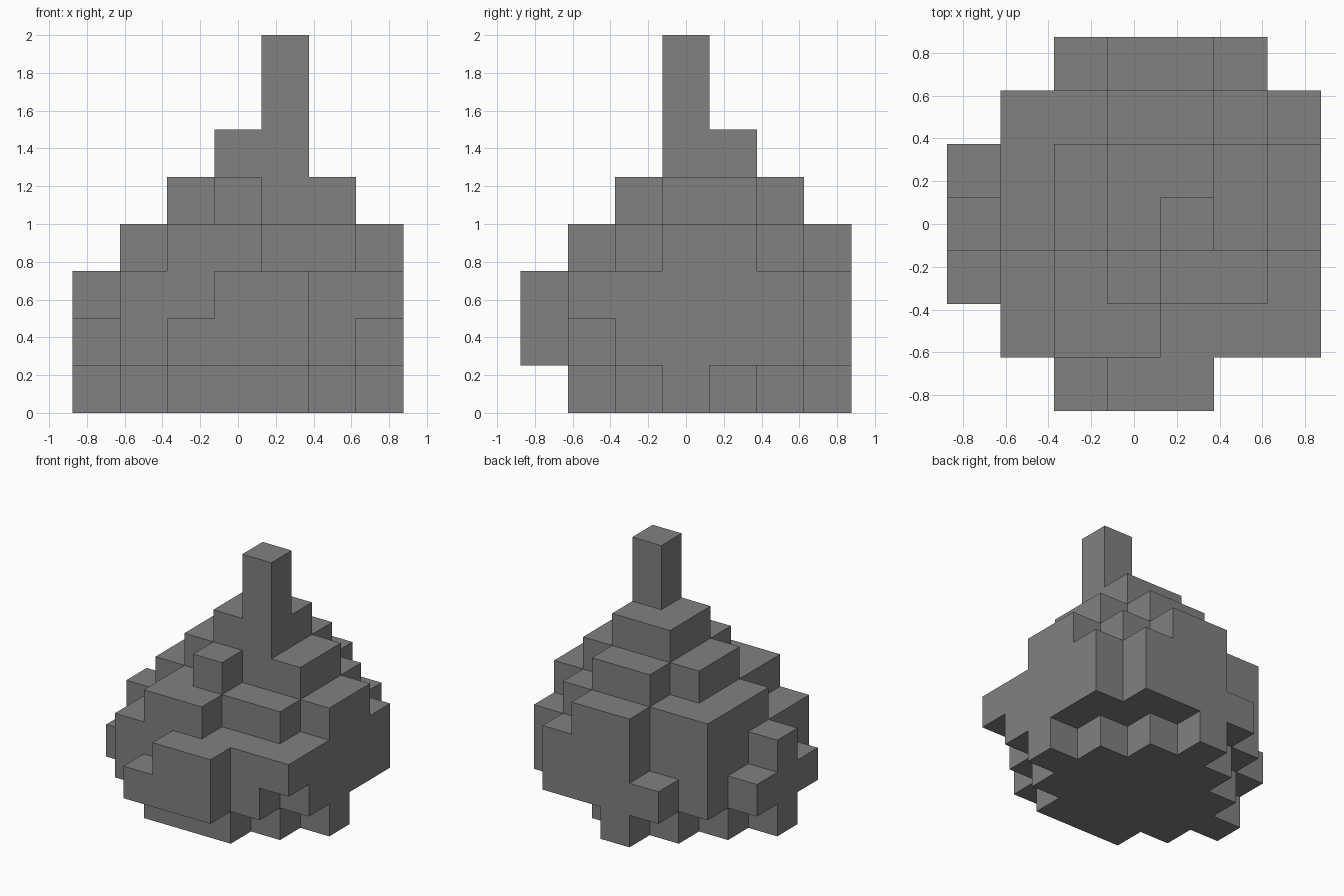
import bpy
import bmesh
from mathutils import Vector

CELL = 0.25      # edge length of one block
MIDDLE = 3       # index of the central block in x and y

cube = bpy.data.objects.get("Cube")
if cube:
    bpy.data.objects.remove(cube, do_unlink=True)


def make_material(name, value):
    mat = bpy.data.materials.new(name)
    mat.use_nodes = True
    colour = (value, value, value, 1.0)
    mat.diffuse_color = colour
    mat.node_tree.nodes["Principled BSDF"].inputs["Base Color"].default_value = colour
    return mat


def slab(blocks):
    """Cells covered by rectangles given as first x, last x, first y, last y."""
    return {(x, y) for x0, x1, y0, y1 in blocks
            for x in range(x0, x1 + 1) for y in range(y0, y1 + 1)}


# foot: a stepped diamond without its front tip
foot = {(x, y) for x, y in slab([(0, 6, 1, 6)])
        if abs(x - MIDDLE) + abs(y - MIDDLE) <= MIDDLE}

# tiers of the mound, from the widest upwards
belly = slab([(2, 4, 0, 0), (1, 5, 1, 1), (0, 6, 2, 4), (1, 6, 5, 5), (2, 5, 6, 6)])
waist = slab([(3, 4, 0, 0), (1, 6, 1, 5), (0, 0, 3, 3), (3, 5, 6, 6)])
shoulder = slab([(2, 3, 1, 1), (2, 5, 2, 2), (1, 6, 3, 4), (1, 5, 5, 5), (3, 4, 6, 6)])
crown = slab([(3, 3, 2, 2), (2, 5, 3, 4), (3, 4, 5, 5)])
neck = slab([(3, 4, 3, 4)])
spire = slab([(4, 4, 3, 3)])

tiers = [foot, belly, waist, shoulder, crown, neck, spire, spire]
cells = {(x, y, z) for z, tier in enumerate(tiers) for x, y in tier}


def add_outer_faces(bm, cell):
    """Add a square on each side of the cell that has no neighbour."""
    centre = Vector((cell[0] - MIDDLE, cell[1] - MIDDLE, cell[2] + 0.5))
    for axis in range(3):
        for sign in (-1, 1):
            neighbour = list(cell)
            neighbour[axis] += sign
            if tuple(neighbour) in cells:
                continue
            corners = []
            for u, v in ((-1, -1), (1, -1), (1, 1), (-1, 1)):
                offset = Vector()
                offset[axis] = sign / 2
                offset[(axis + 1) % 3] = u / 2
                offset[(axis + 2) % 3] = v / 2
                corners.append(bm.verts.new((centre + offset) * CELL))
            bm.faces.new(corners if sign > 0 else corners[::-1])


# one closed outer skin around all tiers
bm = bmesh.new()
for cell in sorted(cells):
    add_outer_faces(bm, cell)
bmesh.ops.remove_doubles(bm, verts=bm.verts[:], dist=0.001)

mesh = bpy.data.meshes.new("stepped_mound")
bm.to_mesh(mesh)
bm.free()
mesh.materials.append(make_material("mid_grey", 0.22))
mound = bpy.data.objects.new("stepped_mound", mesh)
bpy.context.scene.collection.objects.link(mound)
